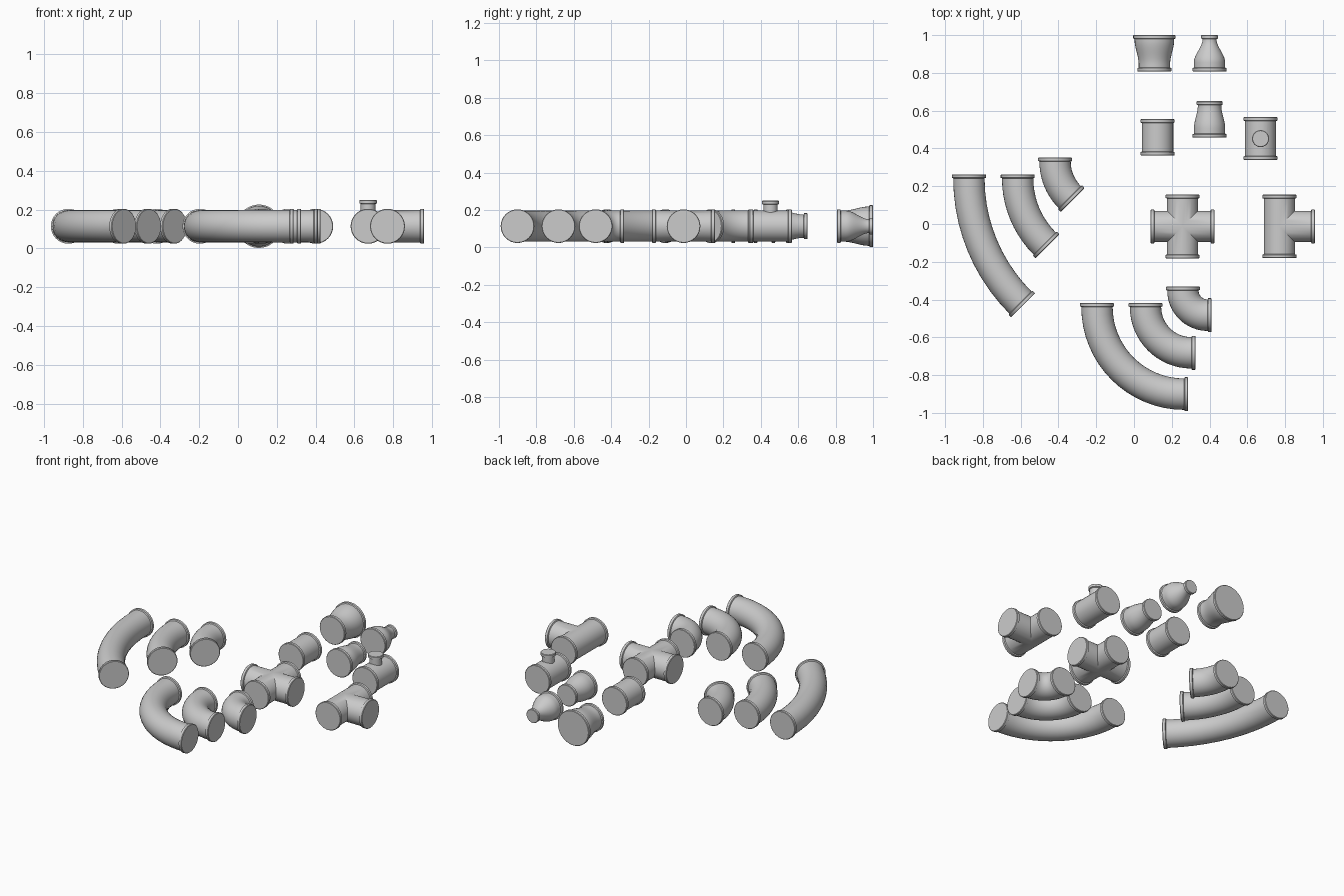
import bpy, bmesh
from math import sin, cos, pi, radians
from mathutils import Vector

if "Cube" in bpy.data.objects:
    bpy.data.objects.remove(bpy.data.objects["Cube"])

N = 32           # sides of every pipe
H = 0.114        # height of the pipe axes
B, F = 0.083, 0.090   # body and collar radius
T = 0.021        # collar length


def ring(bm, c, d, side, r, mitre=None):
    """Circle of verts around axis d; mitre shifts verts along the axis."""
    up = side.cross(d)
    out = []
    for i in range(N):
        u, v = r * cos(2 * pi * i / N), r * sin(2 * pi * i / N)
        out.append(bm.verts.new(c + side * u + up * v + d * (mitre(u) if mitre else 0)))
    return out


def skin(bm, rings, cap_start=True, cap_end=True):
    for a, b in zip(rings, rings[1:]):
        for i in range(N):
            j = (i + 1) % N
            bm.faces.new((a[i], a[j], b[j], b[i]))
    if cap_start:
        bm.faces.new(rings[0])
    if cap_end:
        bm.faces.new(rings[-1])


def finish(bm, name):
    bmesh.ops.remove_doubles(bm, verts=bm.verts, dist=1e-5)
    bmesh.ops.recalc_face_normals(bm, faces=bm.faces)
    me = bpy.data.meshes.new(name)
    bm.to_mesh(me)
    bm.free()
    ob = bpy.data.objects.new(name, me)
    bpy.context.collection.objects.link(ob)
    return ob


def smooth(ob):
    bpy.ops.object.select_all(action='DESELECT')
    ob.select_set(True)
    bpy.context.view_layer.objects.active = ob
    bpy.ops.object.shade_smooth_by_angle(angle=radians(30))


def collar(f=F):
    """(distance from end face, radius), from the face inwards."""
    return [(0, f - 0.003), (0.003, f), (T - 0.003, f), (T, f - 0.007)]


def heading(a):
    return Vector((cos(a), sin(a), 0)), Vector((sin(a), -cos(a), 0))


def straight(name, x, y0, y1, f0=F, f1=F, bend=None):
    """Lathed fitting along y; bend = (y, y) range where the radius eases."""
    d, side = heading(pi / 2)
    prof = [(y0 + t, r) for t, r in collar(f0)]
    if bend:
        a, b = bend
        for i in range(13):
            s = i / 12
            e = s * s * (3 - 2 * s)
            prof.append((a + (b - a) * s, f0 - 0.007 + (f1 - f0) * e))
    prof += [(y1 - t, r) for t, r in reversed(collar(f1))]
    bm = bmesh.new()
    skin(bm, [ring(bm, Vector((x, y, H)), d, side, r) for y, r in prof])
    return finish(bm, name)


def elbow(name, x, y, r, angle, steps):
    """Starts at a top face, runs towards -y and turns towards +x."""
    bm = bmesh.new()
    d, side = heading(-pi / 2)
    p = Vector((x, y, H))
    rings = [ring(bm, p + d * t, d, side, k) for t, k in collar()]
    c = p + d * T + Vector((r, 0, 0))
    for i in range(1, steps + 1):
        a = angle * i / steps
        d, side = heading(a - pi / 2)
        q = c + Vector((-cos(a), -sin(a), 0)) * r
        rings.append(ring(bm, q, d, side, B))
    rings += [ring(bm, q + d * (T - t), d, side, k) for t, k in reversed(collar()[:-1])]
    skin(bm, rings)
    smooth(finish(bm, name))


def junction(name, x, y, arms):
    """Arms = (heading in degrees, length, mitre function) meeting at one point."""
    bm = bmesh.new()
    c = Vector((x, y, H))
    for deg, length, mitre in arms:
        d, side = heading(radians(deg))
        rings = [ring(bm, c + d * (length - t), d, side, k) for t, k in collar()]
        rings.append(ring(bm, c, d, side, B, mitre))
        skin(bm, rings, cap_end=False)
    smooth(finish(bm, name))


# Elbows, 45 and 90 degrees
for size, x, y, r in (("short", -0.418, 0.352, 0.267), ("medium", -0.616, 0.263, 0.488),
                      ("long", -0.874, 0.263, 0.93)):
    elbow(size + "_elbow_45", x, y, r, pi / 4, 10)
for size, x, y, r in (("short", 0.259, -0.331, 0.131), ("medium", 0.061, -0.418, 0.243),
                      ("long", -0.196, -0.418, 0.462)):
    elbow(size + "_elbow_90", x, y, r, pi / 2, 16)

# Cross and tee
junction("cross", 0.257, -0.013, [(a, 0.169, abs) for a in (0, 90, 180, 270)])
junction("tee", 0.77, -0.013, [(0, 0.188, abs),
                               (90, 0.168, lambda u: max(0, u)),
                               (270, 0.168, lambda u: max(0, -u))])

# Coupling and reducers
smooth(straight("coupling", 0.125, 0.362, 0.555))
smooth(straight("enlarging_reducer", 0.108, 0.807, 1.0, F, 0.112, (0.845, 0.975)))
smooth(straight("large_step_reducer", 0.40, 0.807, 1.0, F, 0.044, (0.855, 0.978)))
smooth(straight("small_step_reducer", 0.40, 0.457, 0.65, F, 0.069, (0.505, 0.628)))

# Pipe with a small upright outlet
outlet = straight("outlet_tee", 0.67, 0.339, 0.566)
bm = bmesh.new()
up, side = Vector((0, 0, 1)), Vector((1, 0, 0))
prof = [(0.13, 0.037)] + [(0.25 - t, r) for t, r in reversed(collar(0.045))]
skin(bm, [ring(bm, Vector((0.67, 0.452, z)), up, side, r) for z, r in prof])
branch = finish(bm, "outlet_cutter")
mod = outlet.modifiers.new("union", 'BOOLEAN')
mod.operation, mod.solver, mod.object = 'UNION', 'EXACT', branch
bpy.context.view_layer.objects.active = outlet
bpy.ops.object.modifier_apply(modifier=mod.name)
bpy.data.objects.remove(branch)
smooth(outlet)
